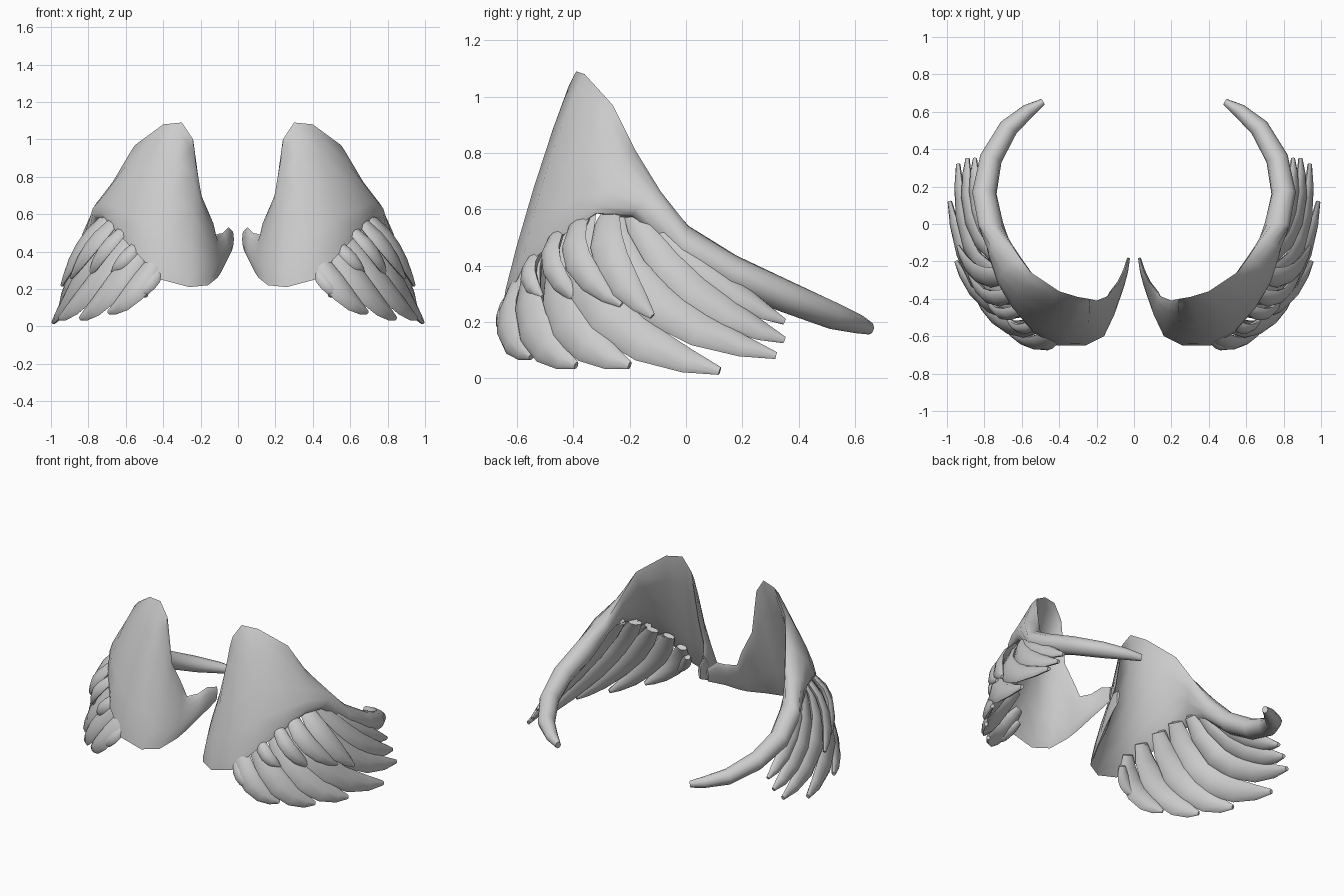
import bpy, bmesh, math
from mathutils import Vector as V

cube = bpy.data.objects.get("Cube")
if cube:
    bpy.data.objects.remove(cube, do_unlink=True)

grey = bpy.data.materials.new("plain_grey")
grey.use_nodes = True
COLOUR = (0.6, 0.6, 0.6, 1)
grey.diffuse_color = COLOUR
grey.node_tree.nodes["Principled BSDF"].inputs["Base Color"].default_value = COLOUR


def loft(name, rings):
    """Skin closed rings, cap both ends and mirror the part to the other wing."""
    bm = bmesh.new()
    loops = [[bm.verts.new(p) for p in ring] for ring in rings]
    n = len(loops[0])
    for a, b in zip(loops, loops[1:]):
        for i in range(n):
            bm.faces.new((a[i], a[(i + 1) % n], b[(i + 1) % n], b[i]))
    bm.faces.new(loops[0])
    bm.faces.new(loops[-1])
    bmesh.ops.recalc_face_normals(bm, faces=bm.faces)
    mesh = bpy.data.meshes.new(name)
    bm.to_mesh(mesh)
    bm.free()
    mesh.materials.append(grey)
    obj = bpy.data.objects.new(name, mesh)
    bpy.context.collection.objects.link(obj)
    bpy.ops.object.select_all(action='DESELECT')
    obj.select_set(True)
    bpy.context.view_layer.objects.active = obj
    bpy.ops.object.shade_smooth_by_angle(angle=math.radians(50))
    obj.modifiers.new("Mirror", 'MIRROR').use_mirror_merge = False


# Wing shell: top edge, bottom edge, half thickness
STATIONS = [
    ((.03, -.18, .51), (.03, -.19, .42), .008),
    ((.05, -.25, .53), (.04, -.25, .39), .014),
    ((.08, -.31, .50), (.06, -.33, .35), .018),
    ((.125, -.36, .49), (.09, -.43, .29), .018),
    ((.14, -.385, .57), (.11, -.49, .26), .016),
    ((.20, -.41, .71), (.16, -.60, .22), .016),
    ((.24, -.40, 1.0), (.26, -.65, .21), .018),
    ((.30, -.39, 1.09), (.41, -.65, .25), .022),
    ((.40, -.36, 1.08), (.54, -.58, .39), .028),
    ((.55, -.26, .97), (.645, -.45, .50), .035),
    ((.61, -.18, .81), (.72, -.32, .585), .045),
    ((.67, -.09, .65), (.76, -.19, .58), .062),
    ((.745, .01, .54), (.785, -.02, .41), .07),
    ((.79, .18, .435), (.81, .15, .31), .066),
    ((.76, .36, .35), (.77, .34, .235), .06),
    ((.665, .52, .275), (.675, .51, .175), .052),
    ((.56, .61, .23), (.57, .60, .16), .038),
    ((.485, .655, .20), (.49, .65, .155), .018),
]
FRACTIONS = (.07, .25, .5, .75, .93)
rings = []
for i, (top, bottom, half) in enumerate(STATIONS):
    top, bottom = V(top), V(bottom)
    before, after = STATIONS[max(i - 1, 0)], STATIONS[min(i + 1, len(STATIONS) - 1)]
    along = V(after[0]) + V(after[1]) - V(before[0]) - V(before[1])
    out = along.cross(top - bottom).normalized()

    def side(sign):
        return [top.lerp(bottom, f) + out * sign * half * math.sin(math.pi * f) ** .5
                for f in FRACTIONS]
    rings.append([top] + side(1) + [bottom] + side(-1)[::-1])
loft("wing_shell", rings)


def feather(name, root, mid, tip, width, half):
    """Curved blade through three points, lying against the wing."""
    root, mid, tip = V(root), V(mid), V(tip)
    bend = mid * 2 - (root + tip) / 2
    rings = []
    for t, w in ((0, .5), (.15, .8), (.35, 1), (.55, 1), (.75, .85), (.9, .55), (1, .18)):
        p = root * (1 - t) ** 2 + bend * 2 * t * (1 - t) + tip * t * t
        along = ((bend - root) * (1 - t) + (tip - bend) * t).normalized()
        out = V((p.x - .3, p.y, 0)).normalized() + V((0, 0, .35))
        across = out.cross(along).normalized()
        out = along.cross(across).normalized()
        ring = []
        for k in range(8):
            a = math.tau * k / 8
            ring.append(p + across * math.cos(a) * w * width / 2
                        + out * math.sin(a) * half * (.3 + .7 * w))
        rings.append(ring)
    loft(name, rings)


# Long flight feathers, front to back
FLIGHT = [
    ((.41, -.60, .31), (.47, -.645, .23), (.53, -.64, .165), .08),
    ((.43, -.57, .38), (.54, -.635, .20), (.69, -.55, .075), .13),
    ((.49, -.52, .46), (.67, -.55, .20), (.84, -.39, .045), .15),
    ((.55, -.43, .52), (.77, -.43, .22), (.95, -.20, .045), .16),
    ((.62, -.35, .58), (.84, -.31, .25), (.985, .12, .025), .17),
    ((.67, -.26, .60), (.87, -.14, .29), (.94, .32, .08), .155),
    ((.70, -.20, .61), (.86, .00, .33), (.89, .35, .135), .14),
    ((.72, -.15, .60), (.83, .05, .385), (.85, .35, .20), .12),
]
for i, (root, mid, tip, width) in enumerate(FLIGHT):
    feather(f"flight_feather_{i + 1}", root, mid, tip, width, .027)

# Short covering feathers over the roots of the long ones
COVERTS = [
    ((.51, -.51, .46), (.60, -.56, .37), (.67, -.51, .29), .08),
    ((.58, -.43, .54), (.71, -.48, .41), (.79, -.37, .27), .09),
    ((.63, -.35, .59), (.78, -.39, .43), (.89, -.23, .26), .11),
    ((.67, -.26, .61), (.83, -.27, .43), (.94, -.12, .22), .13),
]
for i, (root, mid, tip, width) in enumerate(COVERTS):
    feather(f"covert_feather_{i + 1}", root, mid, tip, width, .022)
